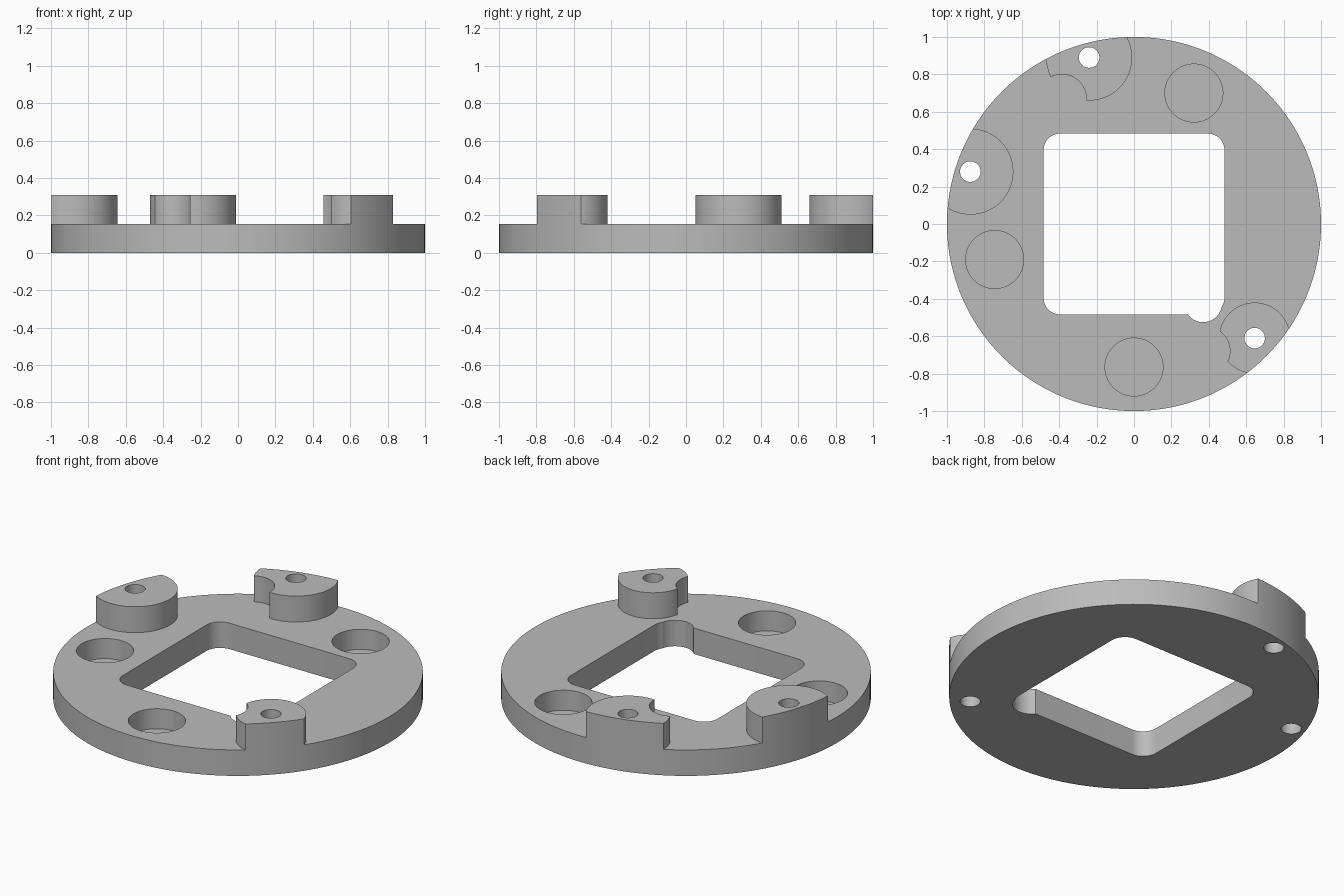
import bpy, bmesh, math

if "Cube" in bpy.data.objects:
    bpy.data.objects.remove(bpy.data.objects["Cube"])

PLATE, TOP = 0.155, 0.31            # plate thickness, boss height
BOSSES = [(-0.875, 0.28, 0.23), (-0.24, 0.89, 0.23), (0.645, -0.61, 0.19)]
NOTCHES = [(-0.385, 0.67), (0.383, -0.68)]
POCKETS = [(0.32, 0.70), (-0.745, -0.19), (0, -0.765)]

grey = bpy.data.materials.new("plain grey")
grey.use_nodes = True
colour = (0.5, 0.5, 0.5, 1)
grey.diffuse_color = colour
for node in grey.node_tree.nodes:
    if node.type == 'BSDF_PRINCIPLED':
        node.inputs["Base Color"].default_value = colour


def prism(name, points, z0, z1):
    """Extrude a closed outline between two heights."""
    bm = bmesh.new()
    face = bm.faces.new([bm.verts.new((x, y, z0)) for x, y in points])
    up = bmesh.ops.extrude_face_region(bm, geom=[face])["geom"]
    for v in up:
        if isinstance(v, bmesh.types.BMVert):
            v.co.z = z1
    bmesh.ops.recalc_face_normals(bm, faces=bm.faces[:])
    mesh = bpy.data.meshes.new(name)
    bm.to_mesh(mesh)
    bm.free()
    mesh.materials.append(grey)
    obj = bpy.data.objects.new(name, mesh)
    bpy.context.collection.objects.link(obj)
    return obj


def disc(name, x, y, r, z0, z1, n=64):
    turn = [2 * math.pi * i / n for i in range(n)]
    return prism(name, [(x + r * math.cos(a), y + r * math.sin(a)) for a in turn], z0, z1)


def rounded_square(half, r, steps=12):
    points = []
    for q in range(4):
        mid = math.pi / 4 + q * math.pi / 2
        cx = math.copysign(half - r, math.cos(mid))
        cy = math.copysign(half - r, math.sin(mid))
        for i in range(steps + 1):
            a = (q + i / steps) * math.pi / 2
            points.append((cx + r * math.cos(a), cy + r * math.sin(a)))
    return points


def cut(target, cutter):
    """Subtract the cutter, then discard it."""
    mod = target.modifiers.new("cut", 'BOOLEAN')
    mod.operation, mod.solver, mod.object = 'DIFFERENCE', 'EXACT', cutter
    cutter.hide_render = True
    bpy.context.view_layer.update()
    graph = bpy.context.evaluated_depsgraph_get()
    mesh = bpy.data.meshes.new_from_object(target.evaluated_get(graph))
    target.modifiers.clear()
    target.data = mesh
    bpy.data.objects.remove(cutter)


# Full-height blank; everything above the plate except the bosses is milled away
plate = disc("mounting_plate", 0, 0, 1, 0, TOP, 160)
waste = disc("waste", 0, 0, 1.3, PLATE, TOP + 0.2)
for x, y, r in BOSSES:
    boss = disc("boss_shape", x, y, r, PLATE - 0.1, TOP + 0.3)
    for nx, ny in NOTCHES:
        cut(boss, disc("notch", nx, ny, 0.13, 0, 1))
    cut(waste, boss)
cut(plate, waste)

# Square window with a round relief in one corner
cut(plate, prism("window", rounded_square(0.484, 0.09), -0.1, 0.5))
cut(plate, disc("relief", 0.37, -0.425, 0.1, -0.1, 0.5))

# Blind pockets and through holes
for x, y in POCKETS:
    cut(plate, disc("pocket", x, y, 0.155, 0.035, 0.5))
for x, y, r in BOSSES:
    cut(plate, disc("screw_hole", x, y, 0.055, -0.1, 0.5, 40))

plate.data.name = "mounting_plate"
bpy.ops.object.select_all(action='DESELECT')
plate.select_set(True)
bpy.context.view_layer.objects.active = plate
bpy.ops.object.shade_smooth_by_angle(angle=math.radians(30))
